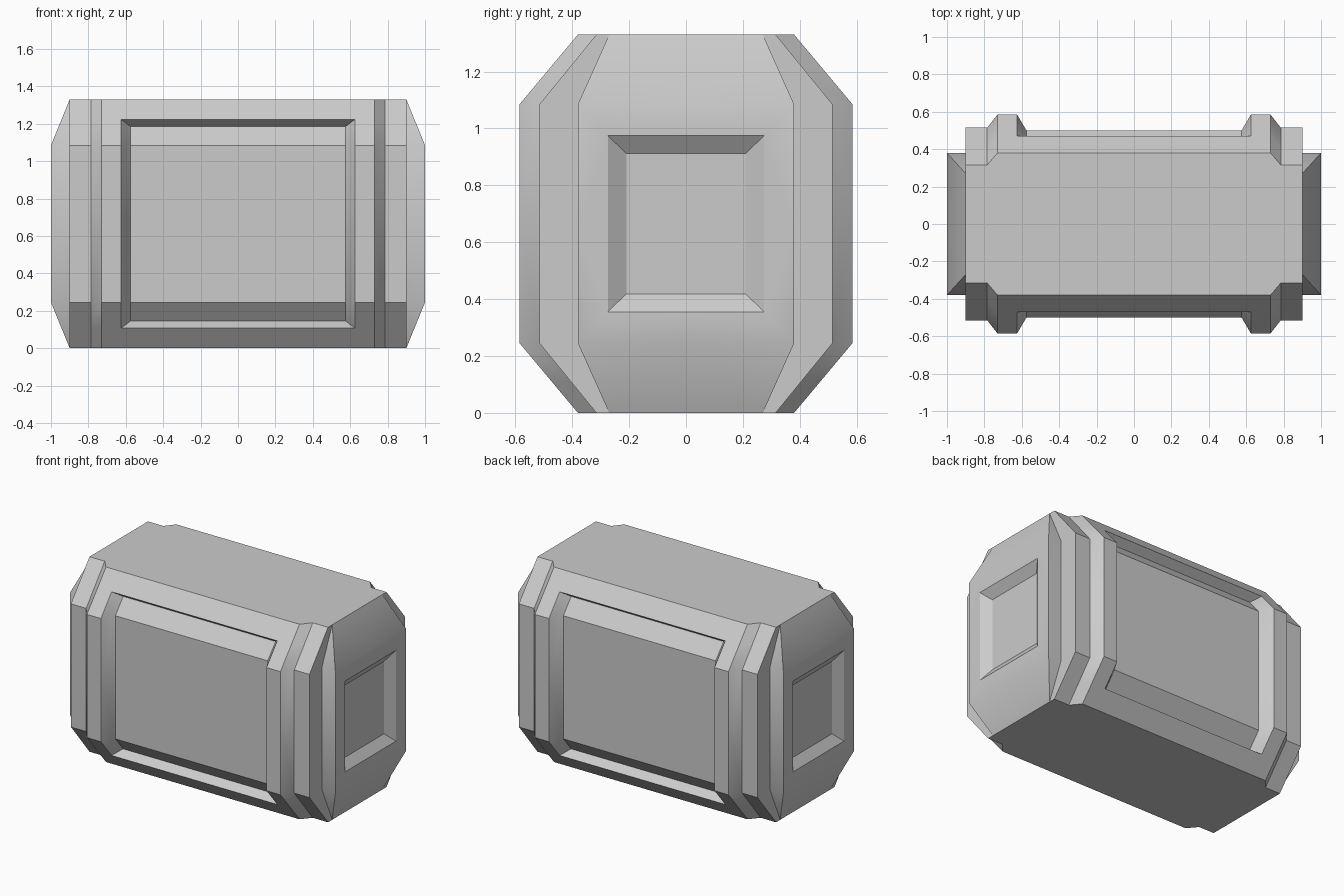
import bpy, bmesh, math
from itertools import product

if "Cube" in bpy.data.objects:
    bpy.data.objects.remove(bpy.data.objects["Cube"])

MID_Z = 0.665          # half height; the crate is symmetric about this level
faces = []             # faces of one eighth (x, y, z >= 0), mirrored later


def strip(a, b):
    """Bridge two equal-length point rows with quads."""
    for i in range(len(a) - 1):
        faces.append([a[i], a[i + 1], b[i + 1], b[i]])


def slope(w, t, z):
    """Point depth on the chamfer running from (w, .42) to (t, .665)."""
    return w + (t - w) * (z - 0.42) / 0.245


def section(x, w, t):
    """Eighth of the octagonal cross-section at station x."""
    return [(x, w, 0), (x, w, .42), (x, slope(w, t, .558), .558),
            (x, t, .665), (x, .27, .665), (x, 0, .665)]


# octagonal body with stepped end bands
rings = [section(x, w, t) for x, w, t in
         [(.625, .585, .38), (.73, .585, .38), (.785, .515, .315), (.9, .515, .315)]]
for a, b in zip(rings, rings[1:]):
    strip(a, b)

# middle of the body: only the frame above the recessed panel
centre = section(0, .585, .38)
strip(centre[2:], rings[0][2:])

# recessed side panel, following the bend of the body
top_y = .50 - .10 * .205 / .245
inner = [(.575, .50, 0), (.575, .50, .42), (.575, top_y, .52)]
strip(rings[0][:3], inner)
strip(inner, [(0, y, z) for _, y, z in inner])
faces.append([rings[0][2], inner[2], (0, top_y, .52), centre[2]])

# end shoulder and raised end cap
base = [(.9, .38, 0), (.9, .38, .42), (.9, .27, .665)]
outer = [rings[-1][i] for i in (0, 1, 2, 3)]
faces.append([outer[0], outer[1], base[1], base[0]])
faces.append([outer[1], outer[2], outer[3], rings[-1][4], base[1]])
edge = [(1, .38, 0), (1, .38, .42), (1, 0, .42)]
strip(base[:2], edge[:2])
faces.append([base[1], base[2], edge[1]])
faces.append([base[2], (.9, 0, .665), edge[2], edge[1]])

# square recess in the end cap
rim = [(1, .275, 0), (1, .275, .31), (1, 0, .31)]
floor = [(.955, .21, 0), (.955, .21, .247), (.955, 0, .247)]
strip(edge, rim)
strip(rim, floor)
faces.append(floor + [(.955, 0, 0)])

# mirror the eighth into a closed shell
bm = bmesh.new()
for sx, sy, sz in product((1, -1), repeat=3):
    for f in faces:
        bm.faces.new([bm.verts.new((sx * x, sy * y, sz * z + MID_Z)) for x, y, z in f])
bmesh.ops.remove_doubles(bm, verts=bm.verts, dist=1e-4)
bmesh.ops.recalc_face_normals(bm, faces=bm.faces)
mesh = bpy.data.meshes.new("crate_shell")
bm.to_mesh(mesh)
bm.free()
crate = bpy.data.objects.new("crate_shell", mesh)
bpy.context.collection.objects.link(crate)
bpy.context.view_layer.objects.active = crate
crate.select_set(True)
bpy.ops.object.shade_smooth_by_angle(angle=math.radians(30))
